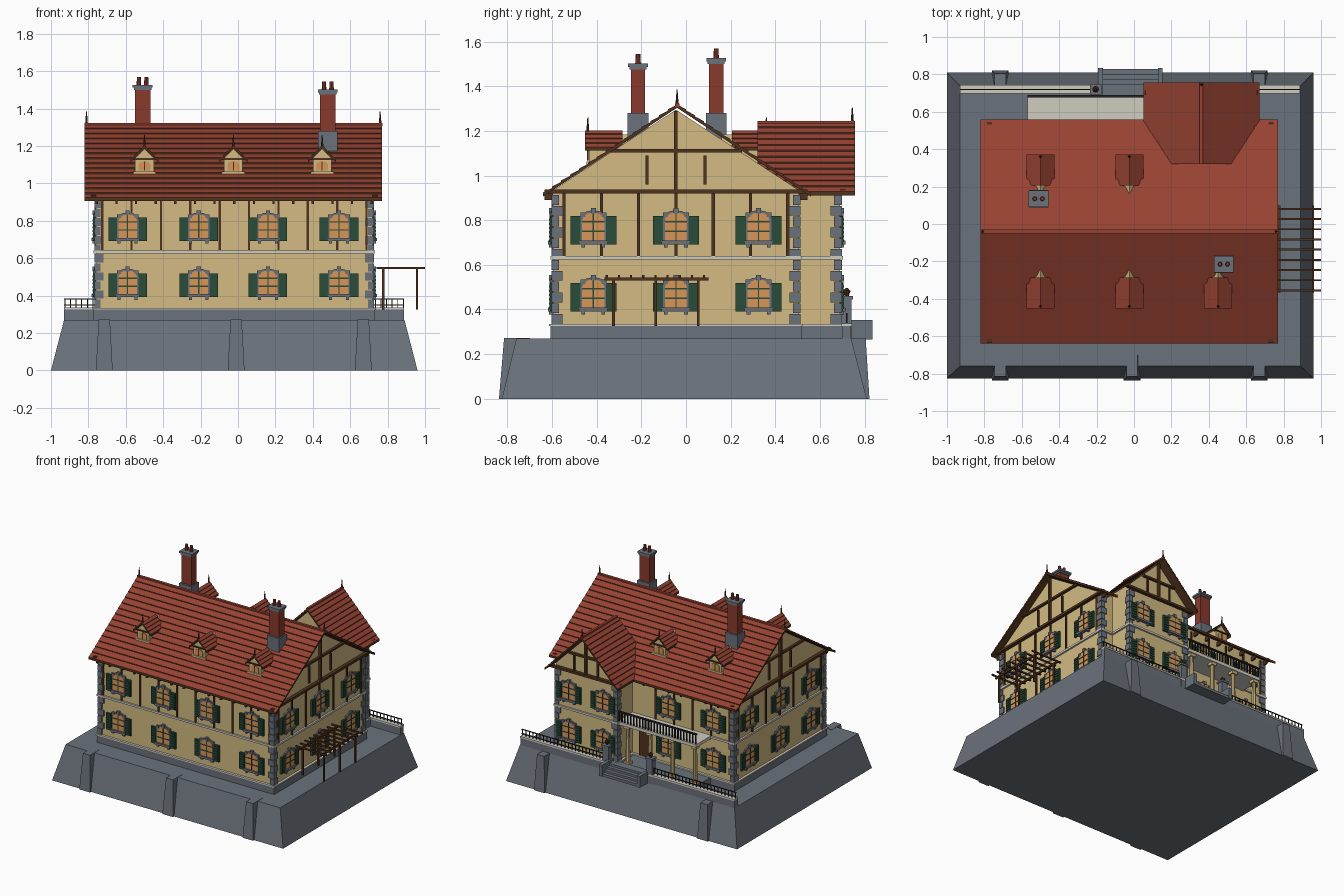
import bpy, bmesh, math
from mathutils import Matrix, Vector

if "Cube" in bpy.data.objects:
    bpy.data.objects.remove(bpy.data.objects["Cube"])


def material(name, rgb):
    linear = [((c / 255 + 0.055) / 1.055) ** 2.4 for c in rgb] + [1]
    mat = bpy.data.materials.new(name)
    mat.use_nodes = True
    mat.diffuse_color = linear
    mat.node_tree.nodes["Principled BSDF"].inputs["Base Color"].default_value = linear
    return mat


TILE = material("roof_red", (150, 66, 50))
BRICK = material("brick_red", (136, 58, 44))
WALL = material("plaster_tan", (211, 187, 130))
STONE = material("stone_gray", (107, 114, 123))
TRIM = material("pale_trim", (208, 204, 192))
GREEN = material("shutter_green", (40, 76, 58))
WOOD = material("timber_brown", (80, 50, 30))
GLASS = material("amber_glass", (216, 150, 88))
IRON = material("black_iron", (36, 36, 40))

parts = {}


def frame(x, y, turn):
    """Wall space: u runs along the wall, d points outward, z is up."""
    return Matrix.Translation((x, y, 0)) @ Matrix.Rotation(math.radians(turn), 4, 'Z')


def bm_for(name, mat):
    return parts.setdefault(name, (bmesh.new(), mat))[0]


def prism(name, mat, M, pts, d):
    bm = bm_for(name, mat)
    a, b = [[bm.verts.new(M @ Vector((u, -k, z))) for u, z in pts] for k in d]
    bm.faces.new(a)
    bm.faces.new(b[::-1])
    for i in range(len(pts)):
        j = (i + 1) % len(pts)
        bm.faces.new((a[i], b[i], b[j], a[j]))


def box(name, mat, M, u, d, z):
    prism(name, mat, M, [(u[0], z[0]), (u[1], z[0]), (u[1], z[1]), (u[0], z[1])], d)


def block(name, mat, x, y, z):
    box(name, mat, Matrix(), x, (-y[0], -y[1]), z)


def around(c, half):
    return (c - half, c + half)


def cone(name, mat, x, y, z, r1, r2):
    bmesh.ops.create_cone(bm_for(name, mat), cap_ends=True, segments=8, radius1=r1, radius2=r2,
                          depth=z[1] - z[0], matrix=Matrix.Translation((x, y, sum(z) / 2)))


def frustum(name, mat, low, high, z):
    bm = bm_for(name, mat)
    rings = [[bm.verts.new((x, y, h)) for x, y in ((r[0], r[2]), (r[1], r[2]), (r[1], r[3]), (r[0], r[3]))]
             for r, h in ((low, z[0]), (high, z[1]))]
    bm.faces.new(rings[0])
    bm.faces.new(rings[1])
    for i in range(4):
        j = (i + 1) % 4
        bm.faces.new((rings[0][i], rings[0][j], rings[1][j], rings[1][i]))


def tiled_roof(name, M, half, z0, z1, rows, d, step=0.006):
    left = [(-half, z0 - 0.012)]
    for i in range(rows):
        t = i / rows
        z = z0 + (z1 - z0) * t
        left += [(-half * (1 - t), z), (-half * (1 - t), z + step)]
    right = [(-u, z) for u, z in reversed(left)]
    prism(name, TILE, M, left + [(0, z1)] + right + [(0, z1 - 0.014)], d)


def arch(w, z0, z1, rise):
    top = [(w * math.cos(a), z1 + rise * math.sin(a)) for a in (math.pi * i / 6 for i in range(7))]
    return [(-w, z0), (w, z0)] + top


def window(M, u, z):
    M = M @ Matrix.Translation((u, 0, z))
    prism("window_surrounds", STONE, M, arch(0.06, 0, 0.105, 0.04), (-0.01, 0.01))
    prism("window_panes", GLASS, M, arch(0.05, 0.008, 0.1, 0.035), (-0.01, 0.013))
    box("window_bars", GREEN, M, around(0, 0.003), (0, 0.016), (0.008, 0.134))
    for h in (0.05, 0.093):
        box("window_bars", GREEN, M, (-0.05, 0.05), (0, 0.016), around(h, 0.003))
    box("keystones", STONE, M, around(0, 0.011), (0, 0.018), (0.13, 0.155))
    box("window_sills", STONE, M, (-0.064, 0.064), (0, 0.024), (-0.008, 0.008))
    for s in (-1, 1):
        box("window_sills", STONE, M, around(s * 0.045, 0.008), (0, 0.018), (-0.022, -0.006))
        box("keystones", STONE, M, around(s * 0.047, 0.011), (0, 0.015), (0.115, 0.135))
        box("shutters", GREEN, M, around(s * 0.08, 0.023), (0, 0.014), (-0.008, 0.118))
        for i in range(6):
            box("shutters", GREEN, M, around(s * 0.08, 0.017), (0.01, 0.019), around(0.008 + i * 0.019, 0.005))


# Battered stone terrace with buttresses
frustum("terrace_base", STONE, (-1, 0.96, -0.825, 0.81), (-0.93, 0.89, -0.76, 0.74), (0, 0.27))
for x in (-0.715, -0.01, 0.67):
    frustum("buttresses", STONE, around(x, 0.045) + (-0.838, -0.7), around(x, 0.03) + (-0.815, -0.7), (0, 0.272))
    if x != -0.01:
        frustum("buttresses", STONE, around(x, 0.045) + (0.7, 0.822), around(x, 0.03) + (0.7, 0.805), (0, 0.272))

# House body, wing, plinth and string courses
front, right = frame(-0.02, -0.595, 0), frame(0.72, -0.045, 90)
back, left = frame(-0.02, 0.505, 180), frame(-0.76, -0.045, 270)
wing = frame(0.36, 0.69, 180)
prism("main_walls", WALL, right, [(-0.55, 0.27), (0.55, 0.27), (0.55, 0.935), (0, 1.295), (-0.55, 0.935)], (-1.48, 0))
prism("wing_walls", WALL, wing, [(-0.26, 0.27), (0.26, 0.27), (0.26, 0.955), (0, 1.215), (-0.26, 0.955)], (-0.36, 0))
for name, mat, out, z in (("plinth", STONE, 0.012, (0.265, 0.325)), ("plinth_cap", TRIM, 0.018, (0.325, 0.335)),
                          ("string_course", TRIM, 0.013, (0.625, 0.64))):
    block(name, mat, (-0.76 - out, 0.72 + out), (-0.595 - out, 0.505 + out), z)
    block(name, mat, (0.1 - out, 0.62 + out), (0.4, 0.69 + out), z)

# Corner stones
corners = [(-0.76, -0.595, -1, -1), (0.72, -0.595, 1, -1), (-0.76, 0.505, -1, 1), (0.72, 0.505, 1, 1),
           (0.1, 0.69, -1, 1), (0.62, 0.69, 1, 1)]
for x, y, sx, sy in corners:
    for i in range(12):
        a, b = (0.042, 0.026) if i % 2 else (0.026, 0.042)
        z = 0.335 + i * 0.0485
        block("corner_stones", STONE, (x - a * sx, x + 0.008 * sx), (y - b * sy, y + 0.008 * sy), (z, z + 0.044))

# Windows on every side
for z in (0.40, 0.70):
    for u in (-0.57, -0.19, 0.18, 0.56):
        window(front, u, z)
    for side in (right, left):
        for u in (-0.37, 0, 0.37):
            window(side, u, z)
    for u in (0.19, 0.57):
        window(back, u, z)
    for u in (-0.145, 0.145):
        window(wing, u, z)
box("back_door", WOOD, back, around(-0.01, 0.045), (0, 0.012), (0.33, 0.53))

# Timber framing
for i in range(10):
    box("timber_studs", WOOD, front, around(-0.706 + i * 0.157, 0.006), (0, 0.008), (0.64, 0.92))
    if i > 4:
        box("timber_studs", WOOD, back, around(-0.706 + i * 0.157, 0.006), (0, 0.008), (0.64, 0.92))
for side in (right, left):
    for i in range(7):
        box("timber_studs", WOOD, side, around((i - 3) * 0.167, 0.007), (0, 0.008), (0.64, 0.92))
    box("gable_beams", WOOD, side, (-0.59, 0.59), (0, 0.025), (0.92, 0.938))
    box("gable_beams", WOOD, side, (-0.295, 0.295), (0, 0.018), (1.103, 1.118))
    box("gable_beams", WOOD, side, around(0, 0.008), (0, 0.02), (0.93, 1.29))
    for u in (-0.13, 0.13):
        box("gable_beams", WOOD, side, around(u, 0.006), (0, 0.012), (0.96, 1.09))
box("gable_beams", WOOD, wing, (-0.3, 0.3), (0, 0.025), (0.92, 0.938))
box("gable_beams", WOOD, wing, (-0.14, 0.14), (0, 0.018), (1.06, 1.075))
box("gable_beams", WOOD, wing, around(0, 0.008), (0, 0.02), (0.93, 1.21))
for u in (-0.1, 0.1):
    box("gable_beams", WOOD, wing, around(u, 0.006), (0, 0.012), (0.935, 1.06))
for i in range(15):
    for side in (front, back):
        box("rafter_tails", WOOD, side, around((i - 7) * 0.105, 0.006), (0, 0.04), (0.89, 0.92))

# Roofs, ridges and finials
main = frame(-0.025, -0.04, 90)
tiled_roof("main_roof", main, 0.6, 0.918, 1.318, 15, (-0.795, 0.795))
box("roof_ridges", TILE, main, around(0, 0.01), (-0.797, 0.797), (1.308, 1.323))
tiled_roof("wing_roof", frame(0.36, 0, 180), 0.31, 0.922, 1.24, 12, (0.32, 0.757))
block("roof_ridges", TILE, around(0.36, 0.009), (0.32, 0.758), (1.23, 1.245))
for x, y, z in ((-0.81, -0.04, 1.31), (0.76, -0.04, 1.31), (0.36, 0.745, 1.23)):
    cone("finials", WOOD, x, y, (z, z + 0.075), 0.008, 0.002)

# Dormers
for x, turn in ((-0.5, 0), (-0.025, 0), (0.45, 0), (-0.5, 180), (-0.025, 180)):
    M = frame(x, -0.04, turn)
    prism("dormer_walls", WALL, M, [(-0.05, 1), (0.05, 1), (0.05, 1.135), (0, 1.185), (-0.05, 1.135)], (0.2, 0.395))
    prism("dormer_panes", GLASS, M, arch(0.032, 1.068, 1.1, 0.018), (0.39, 0.4))
    box("dormer_bars", WOOD, M, around(0, 0.003), (0.39, 0.403), (1.068, 1.118))
    box("dormer_sills", WALL, M, (-0.06, 0.06), (0.36, 0.405), (1.05, 1.064))
    box("dormer_beams", WOOD, M, (-0.065, 0.065), (0.38, 0.403), (1.126, 1.135))
    tiled_roof("dormer_roofs", M, 0.075, 1.125, 1.203, 4, (0.245, 0.412), 0.004)
    tip = M @ Vector((0, -0.4, 0))
    cone("finials", WOOD, tip.x, tip.y, (1.195, 1.26), 0.007, 0.002)

# Chimneys
for x, y, top in ((-0.51, 0.135, 1.52), (0.48, -0.215, 1.495)):
    block("chimney_bases", STONE, around(x, 0.052), around(y, 0.046), (1.1, 1.28))
    block("chimney_stacks", BRICK, around(x, 0.042), around(y, 0.032), (1.28, top))
    block("chimney_caps", STONE, around(x, 0.047), around(y, 0.038), (top - 0.02, top - 0.008))
    block("chimney_caps", STONE, around(x, 0.053), around(y, 0.044), (top - 0.008, top + 0.006))
    for s in (-1, 1):
        cone("chimney_pots", BRICK, x + s * 0.02, y, (top, top + 0.05), 0.013, 0.01)

# Back porch with columns and balcony
block("porch_floor", STONE, (-0.57, 0.1), (0.5, 0.69), (0.265, 0.325))
block("balcony_floor", TRIM, (-0.57, 0.1), (0.5, 0.69), (0.618, 0.642))
for x in (-0.54, -0.35, -0.16, 0.03):
    cone("porch_columns", WALL, x, 0.66, (0.325, 0.62), 0.017, 0.014)
    for z in ((0.325, 0.345), (0.598, 0.62)):
        block("column_blocks", WALL, around(x, 0.022), around(0.66, 0.022), z)
block("balcony_rail", IRON, (-0.57, 0.1), around(0.683, 0.007), (0.712, 0.722))
for i in range(27):
    block("balcony_rail", WOOD, around(-0.56 + i * 0.025, 0.004), around(0.683, 0.004), (0.642, 0.713))

# Parapet with iron railing, gate posts and steps
for x0, x1 in ((-0.93, -0.2), (0.16, 0.888)):
    block("parapet", STONE, (x0, x1), (0.7, 0.74), (0.265, 0.325))
    block("parapet_cap", TRIM, (x0, x1), (0.697, 0.743), (0.325, 0.337))
    for z in (0.35, 0.382):
        block("parapet_railing", IRON, (x0, x1), around(0.72, 0.003), around(z, 0.003))
    for i in range(25):
        x = x0 + 0.004 + i * (x1 - x0 - 0.008) / 24
        block("parapet_railing", IRON, around(x, 0.0025), around(0.72, 0.0025), (0.337, 0.385))
for x in (-0.205, 0.165):
    block("gate_posts", STONE, around(x, 0.025), around(0.72, 0.022), (0.265, 0.445))
    block("gate_posts", STONE, around(x, 0.031), around(0.72, 0.028), (0.445, 0.46))
    cone("urns", WOOD, x, 0.72, (0.46, 0.485), 0.009, 0.018)
    cone("urns", WOOD, x, 0.72, (0.485, 0.497), 0.014, 0.004)
for x in (-0.18, 0.14):
    block("step_walls", STONE, around(x, 0.013), (0.7, 0.835), (0.265, 0.352))
for i in range(4):
    block("steps", STONE, (-0.17, 0.13), (0.68, 0.83 - i * 0.028), (0.265, 0.285 + i * 0.016))

# Side pergola
for x in (0.777, 0.957):
    for y in (-0.325, -0.135, 0.055):
        block("pergola_posts", WOOD, around(x, 0.006), around(y, 0.006), (0.325, 0.535))
    block("pergola_beams", WOOD, around(x, 0.006), (-0.365, 0.1), (0.53, 0.543))
for i in range(9):
    block("pergola_slats", WOOD, (0.74, 1.0), around(-0.355 + i * 0.0545, 0.005), (0.543, 0.554))

# Turn the collected parts into objects
for name, (bm, mat) in parts.items():
    bmesh.ops.recalc_face_normals(bm, faces=bm.faces)
    mesh = bpy.data.meshes.new(name)
    mesh.materials.append(mat)
    if name.endswith(("_roof", "_roofs")):
        mesh.materials.append(WOOD)
        for f in bm.faces:
            f.material_index = 1 if f.normal.z < 0.2 else 0
    bm.to_mesh(mesh)
    bm.free()
    bpy.context.collection.objects.link(bpy.data.objects.new(name, mesh))
